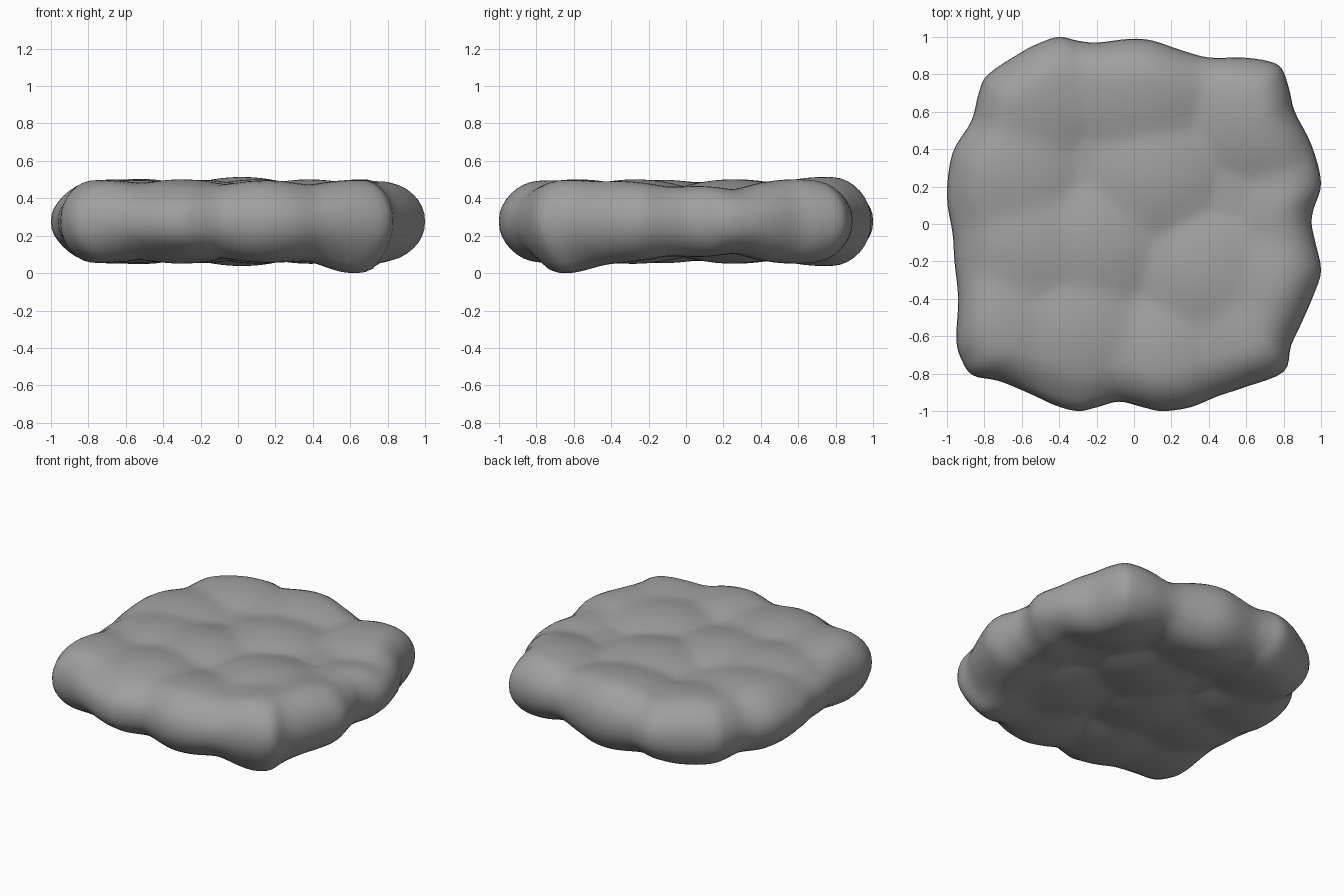
import bpy, bmesh, math
from mathutils import Vector

if "Cube" in bpy.data.objects:
    bpy.data.objects.remove(bpy.data.objects["Cube"])

# Outline of the slab seen from above, counter-clockwise
OUT = [(.95, 0), (.96, .08), (1, .22), (.95, .42), (.86, .6), (.83, .72), (.79, .83), (.72, .87),
       (.58, .89), (.4, .89), (.25, .93), (.1, .98), (-.02, .99), (-.2, .97), (-.3, .98), (-.4, 1),
       (-.5, .97), (-.6, .92), (-.78, .8), (-.83, .7), (-.87, .55), (-.97, .38), (-1, .15),
       (-.97, -.05), (-.96, -.2), (-.94, -.4), (-.95, -.62), (-.92, -.73), (-.86, -.81),
       (-.72, -.84), (-.55, -.91), (-.42, -.97), (-.3, -1), (-.2, -.98), (-.08, -.95), (.05, -.98),
       (.15, -1), (.3, -.98), (.45, -.92), (.6, -.87), (.8, -.79), (.84, -.65), (.9, -.52),
       (.96, -.38), (1, -.25), (.97, -.1)]
# Rounded lumps: x, y, half thickness
LUMPS = [(-.53, .68, .228), (.02, .74, .238), (.66, .58, .225), (.1, .25, .225), (.8, .05, .19),
         (-.65, .27, .225), (-.55, -.12, .222), (-.2, -.12, .222), (-.3, -.58, .225),
         (-.72, -.56, .222), (.38, -.27, .225), (.15, -.72, .22), (.62, -.62, .222),
         (.75, -.35, .215)]
MID, SHARP, EDGE = .28, 80, .21


def smooth_loop(pts, sub):
    pts = [Vector(p) for p in pts]
    n, res = len(pts), []
    for i in range(n):
        a, b, c, d = (pts[(i + j) % n] for j in (-1, 0, 1, 2))
        for k in range(sub):
            t = k / sub
            res.append(.5 * (2 * b + (c - a) * t + (2 * a - 5 * b + 4 * c - d) * t * t
                             + (3 * b - a - 3 * c + d) * t ** 3))
    return res


def half_height(x, y):
    # Smooth maximum of shallow domes
    total = sum(math.exp(SHARP * (h - .55 * ((x - a) ** 2 + (y - b) ** 2))) for a, b, h in LUMPS)
    return max(.165, math.log(total) / SHARP)


def point(p, inset, side):
    # Position on the slab at a given inset from the rim
    q = p * (1 - inset)
    d = min(inset * p.length / EDGE, 1)
    h = half_height(q.x, q.y) * max(0, 1 - (1 - d) ** 2.2) ** (1 / 2.2)
    if side < 0:
        h += .055 * min(1, d * 1.5) * math.exp(-((q.x - .62) ** 2 + (q.y + .66) ** 2) / .05)
    return Vector((q.x, q.y, MID + side * h))


# Rings run from top centre over the rim to bottom centre
loop = smooth_loop(OUT, 4)
rim = [EDGE * (1 - math.cos(math.pi / 2 * i / 8)) for i in range(9)]
insets = rim + [EDGE + (.99 - EDGE) * i / 28 for i in range(1, 29)]
rings = [(s, 1) for s in reversed(insets)] + [(s, -1) for s in insets[1:]]

bm = bmesh.new()
grid = [[bm.verts.new(point(p, s, side)) for p in loop] for s, side in rings]
n = len(loop)
for lo, hi in zip(grid, grid[1:]):
    for i in range(n):
        j = (i + 1) % n
        bm.faces.new((lo[i], hi[i], hi[j], lo[j]))
bm.faces.new(grid[0])
bm.faces.new(list(reversed(grid[-1])))
bmesh.ops.recalc_face_normals(bm, faces=bm.faces)

# Rest the lowest lump on the ground
low = min(v.co.z for v in bm.verts)
for v in bm.verts:
    v.co.z -= low
for f in bm.faces:
    f.smooth = True
mesh = bpy.data.meshes.new("lumpy_slab")
bm.to_mesh(mesh)
bm.free()
slab = bpy.data.objects.new("lumpy_slab", mesh)
bpy.context.collection.objects.link(slab)

# Dark stone colour
stone = bpy.data.materials.new("dark_stone")
stone.diffuse_color = (.35, .35, .35, 1)
stone.use_nodes = True
stone.node_tree.nodes["Principled BSDF"].inputs["Base Color"].default_value = stone.diffuse_color
mesh.materials.append(stone)
